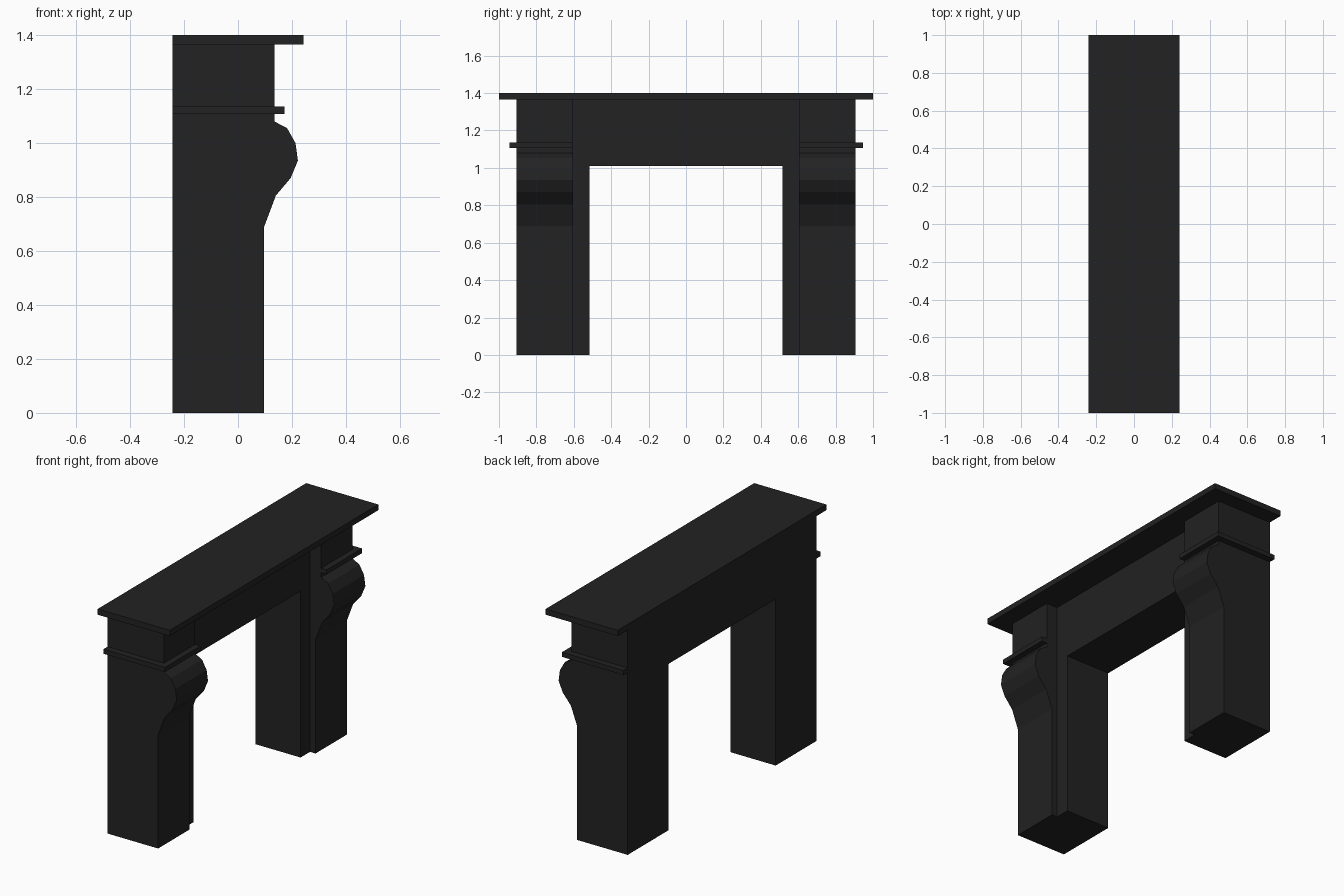
import bpy, bmesh
from mathutils import Vector

if "Cube" in bpy.data.objects:
    bpy.data.objects.remove(bpy.data.objects["Cube"])

BACK = -0.242   # wall-side plane shared by every part

mat = bpy.data.materials.new("charcoal black")
mat.diffuse_color = (0.016, 0.016, 0.016, 1)
mat.use_nodes = True
mat.node_tree.nodes["Principled BSDF"].inputs["Base Color"].default_value = mat.diffuse_color


def extrude_profile(name, points, offset):
    """Make a solid from a flat outline pushed along an offset vector."""
    bm = bmesh.new()
    face = bm.faces.new([bm.verts.new(p) for p in points])
    ext = bmesh.ops.extrude_face_region(bm, geom=[face])
    moved = [g for g in ext["geom"] if isinstance(g, bmesh.types.BMVert)]
    bmesh.ops.translate(bm, verts=moved, vec=Vector(offset))
    bmesh.ops.recalc_face_normals(bm, faces=bm.faces[:])
    mesh = bpy.data.meshes.new(name)
    bm.to_mesh(mesh)
    bm.free()
    mesh.materials.append(mat)
    ob = bpy.data.objects.new(name, mesh)
    bpy.context.collection.objects.link(ob)
    return ob


def box(name, x0, x1, y0, y1, z0, z1):
    outline = [(x0, y0, z0), (x1, y0, z0), (x1, y1, z0), (x0, y1, z0)]
    return extrude_profile(name, outline, (0, 0, z1 - z0))


def mirror_y(ob):
    mod = ob.modifiers.new("other side", 'MIRROR')
    mod.use_axis = (False, True, False)
    mod.use_mirror_merge = False


# Mantel shelf
box("mantel_shelf", BACK, 0.242, -1, 1, 1.365, 1.4)

# Recessed surround: inverted U around the firebox opening
surround = [(-0.605, 0), (-0.515, 0), (-0.515, 1.01), (0.515, 1.01),
            (0.515, 0), (0.605, 0), (0.605, 1.365), (-0.605, 1.365)]
extrude_profile("surround", [(BACK, y, z) for y, z in surround], (0.06 - BACK, 0, 0))

# Pilasters with scrolled corbel front
corbel = [(BACK, 0), (0.097, 0), (0.097, 0.69), (0.14, 0.805), (0.195, 0.87),
          (0.222, 0.935), (0.213, 1.0), (0.182, 1.055), (0.135, 1.08),
          (0.135, 1.365), (BACK, 1.365)]
mirror_y(extrude_profile("pilaster", [(x, 0.605, z) for x, z in corbel], (0, 0.3, 0)))

# Thin moulding around each pilaster
mirror_y(box("pilaster_moulding", BACK, 0.172, 0.605, 0.945, 1.107, 1.135))
